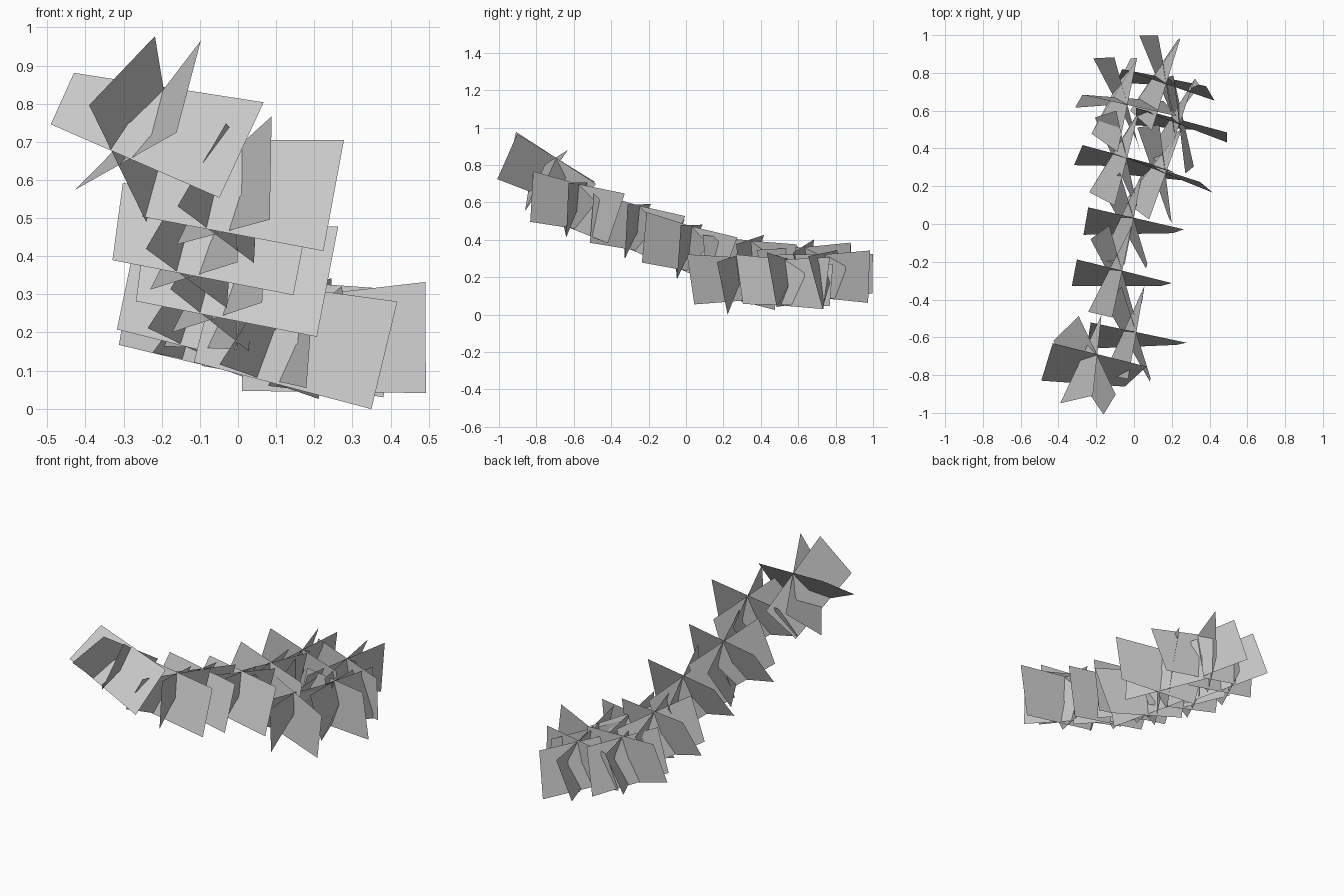
import bpy
from math import radians
from mathutils import Matrix, Vector

if "Cube" in bpy.data.objects:
    bpy.data.objects.remove(bpy.data.objects["Cube"])

# One clump = three twisted leaf cards crossing on a shared axis.
# Each card: top middle, top half edge, bottom middle, bottom half edge.
CARDS = [
    ((0.012, 0, 0.008), (0.259, -0.008, -0.004), (-0.012, -0.005, -0.252), (0.232, 0.062, -0.028)),
    ((0, 0, 0), (0.117, -0.235, 0), (-0.042, 0.018, -0.240), (0.157, -0.190, -0.024)),
    ((0, 0, 0), (0.0, -0.255, -0.025), (-0.064, 0.030, -0.243), (-0.066, -0.215, 0.012)),
]

# Clumps along the branch: top point, pitch, roll, yaw (degrees)
CLUMPS = [
    ((-0.195, -0.695, 0.838), 39, 9, -12),
    ((0.012, -0.575, 0.698), 17, 0, -10),
    ((-0.063, -0.25, 0.582), 18, 0, -12),
    ((-0.002, 0.03, 0.472), 19, 0, -11),
    ((-0.038, 0.345, 0.395), 10, 5, -15),
    ((-0.035, 0.63, 0.36), 0, 7, -11),
    ((0.167, 0.265, 0.307), 7, 6.5, -20),
    ((0.24, 0.527, 0.295), 3, -7, -19),
    ((0.17, 0.74, 0.322), 1, 3, -17),
]


def leaf_clump(index, top, pitch, roll, yaw):
    rot = (Matrix.Rotation(radians(yaw), 3, 'Z')
           @ Matrix.Rotation(radians(roll), 3, 'Y')
           @ Matrix.Rotation(radians(-pitch), 3, 'X'))
    verts, faces = [], []
    for card in CARDS:
        up, up_half, low, low_half = map(Vector, card)
        n = len(verts)
        corners = (up - up_half, low - low_half, low + low_half, up + up_half)
        verts += [Vector(top) + rot @ c for c in corners]
        faces.append((n, n + 1, n + 2, n + 3))
    name = f"leaf_clump_{index}"
    mesh = bpy.data.meshes.new(name)
    mesh.from_pydata(verts, [], faces)
    mesh.shade_smooth()
    obj = bpy.data.objects.new(name, mesh)
    bpy.context.collection.objects.link(obj)


for i, (top, pitch, roll, yaw) in enumerate(CLUMPS, 1):
    leaf_clump(i, top, pitch, roll, yaw)
